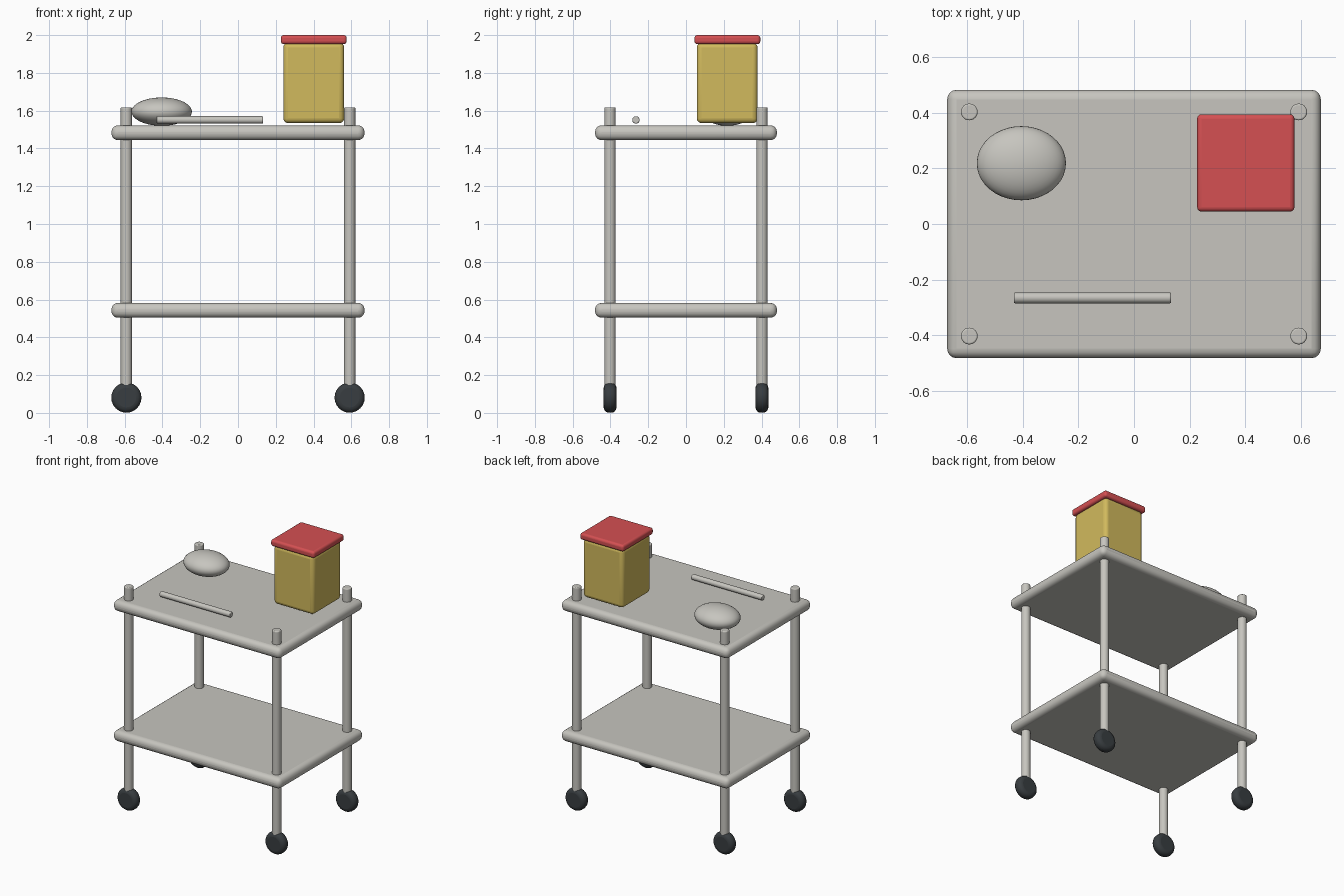
import bpy, math

if "Cube" in bpy.data.objects:
    bpy.data.objects.remove(bpy.data.objects["Cube"])


def material(name, rgb):
    m = bpy.data.materials.new(name)
    m.diffuse_color = (*rgb, 1)
    m.use_nodes = True
    m.node_tree.nodes["Principled BSDF"].inputs["Base Color"].default_value = m.diffuse_color
    return m


METAL = material("warm grey", (0.57, 0.56, 0.52))
YELLOW = material("mustard yellow", (0.64, 0.49, 0.11))
RED = material("red", (0.66, 0.08, 0.085))
RUBBER = material("dark rubber", (0.04, 0.047, 0.052))


def finish(ob, name, mat, bevel=0, segments=4):
    ob.name = name
    ob.data.materials.append(mat)
    bpy.ops.object.transform_apply(location=False, rotation=True, scale=True)
    if bevel:
        b = ob.modifiers.new("rounded edges", 'BEVEL')
        b.width, b.segments = bevel, segments
        b.limit_method = 'ANGLE'
        b.angle_limit = math.radians(40)
    bpy.ops.object.shade_smooth_by_angle(angle=math.radians(35))
    return ob


def box(name, mat, center, size, bevel):
    bpy.ops.mesh.primitive_cube_add(size=1, location=center)
    bpy.context.object.scale = size
    return finish(bpy.context.object, name, mat, bevel)


def cylinder(name, mat, center, radius, depth, rot=(0, 0, 0), bevel=0, verts=24):
    bpy.ops.mesh.primitive_cylinder_add(vertices=verts, radius=radius, depth=depth,
                                        location=center, rotation=rot)
    return finish(bpy.context.object, name, mat, bevel)


# Two trays
box("upper_shelf", METAL, (0, 0, 1.483), (1.34, 0.963, 0.078), 0.034)
box("lower_shelf", METAL, (0, 0, 0.543), (1.34, 0.963, 0.078), 0.034)

# Corner posts and wheels
for sx, side in ((-1, "left"), (1, "right")):
    for sy, end in ((-1, "front"), (1, "back")):
        x, y = sx * 0.591, sy * 0.402
        cylinder(f"{end}_{side}_post", METAL, (x, y, 0.86), 0.03, 1.515, bevel=0.006)
        cylinder(f"{end}_{side}_wheel", RUBBER, (x, y, 0.081), 0.08, 0.068,
                 (math.pi / 2, 0, 0), 0.028)

# Canister with lid
box("canister", YELLOW, (0.401, 0.218, 1.747), (0.322, 0.322, 0.426), 0.026)
box("canister_lid", RED, (0.401, 0.219, 1.976), (0.349, 0.349, 0.048), 0.016)

# Rounded dish
bpy.ops.mesh.primitive_uv_sphere_add(segments=40, ring_count=20, radius=1,
                                     location=(-0.404, 0.218, 1.595))
bpy.context.object.scale = (0.16, 0.133, 0.075)
finish(bpy.context.object, "oval_dish", METAL)

# Slim tool lying on the tray
cylinder("hand_tool", METAL, (-0.149, -0.265, 1.551), 0.0195, 0.564,
         (0, math.pi / 2, 0), 0.005)
